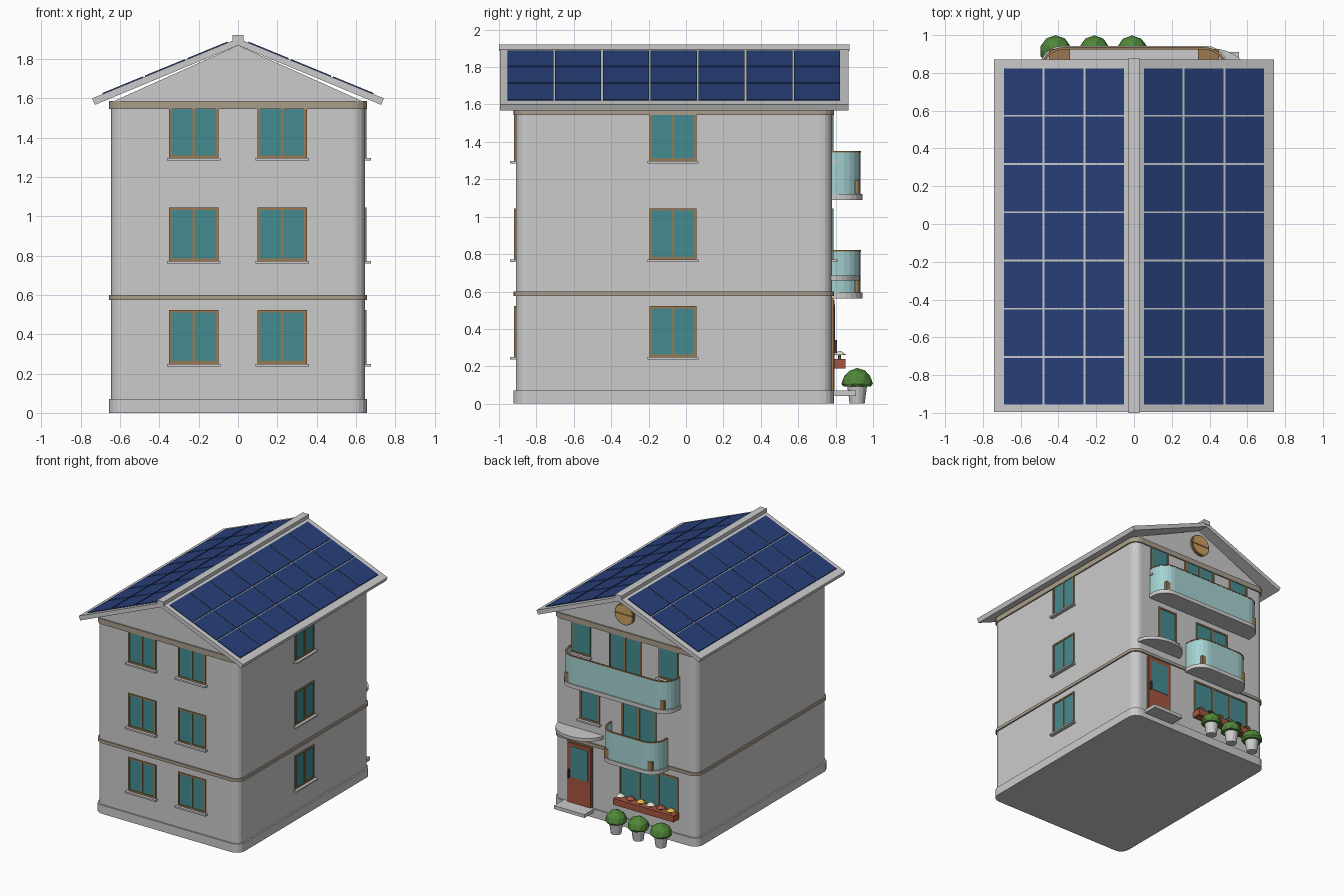
import bpy, bmesh, math, random
from mathutils import Vector

if "Cube" in bpy.data.objects:
    bpy.data.objects.remove(bpy.data.objects["Cube"])

random.seed(3)


def material(name, r, g, b):
    m = bpy.data.materials.new(name)
    m.diffuse_color = (r, g, b, 1)
    m.use_nodes = True
    m.node_tree.nodes["Principled BSDF"].inputs["Base Color"].default_value = m.diffuse_color
    return m


TAN = material("tan_trim", .40, .34, .26)
WOOD = material("wood", .33, .19, .08)
GLASS = material("window_glass", .06, .26, .28)
RAILGLASS = material("balcony_glass", .38, .65, .65)
SOLAR = material("solar_blue", .02, .05, .19)
RED = material("red_paint", .38, .09, .05)
GREEN = material("leaf", .08, .24, .04)
GOLD = material("gold", .60, .36, .12)
YELLOW = material("yellow_petal", .75, .5, .06)
WHITE = material("white_petal", .8, .75, .65)
DARK = material("dark_metal", .05, .04, .04)


def finish(name, bm, mat=None):
    bmesh.ops.recalc_face_normals(bm, faces=bm.faces)
    me = bpy.data.meshes.new(name)
    bm.to_mesh(me)
    bm.free()
    ob = bpy.data.objects.new(name, me)
    bpy.context.collection.objects.link(ob)
    if mat:
        me.materials.append(mat)
    return ob


def prism(name, pts, direction, mat=None):
    """Extrude a closed outline of 3D points along a vector."""
    bm = bmesh.new()
    face = bm.faces.new([bm.verts.new(p) for p in pts])
    new = bmesh.ops.extrude_face_region(bm, geom=[face])["geom"]
    bmesh.ops.translate(bm, vec=Vector(direction),
                        verts=[v for v in new if isinstance(v, bmesh.types.BMVert)])
    return finish(name, bm, mat)


def slab(name, plan, z0, z1, mat=None):
    return prism(name, [(x, y, z0) for x, y in plan], (0, 0, z1 - z0), mat)


def along_y(name, profile, y0, y1, mat=None):
    return prism(name, [(x, y0, z) for x, z in profile], (0, y1 - y0, 0), mat)


def box(name, x0, x1, y0, y1, z0, z1, mat=None):
    return slab(name, [(x0, y0), (x1, y0), (x1, y1), (x0, y1)], z0, z1, mat)


X, Y0, Y1 = .645, -.91, .78


def wall_box(name, side, u0, u1, out, z0, z1, mat=None):
    """Box attached to a wall: u runs along the wall, out is how far it projects."""
    if side == "front":
        return box(name, u0, u1, Y0 - out, Y0 + .01, z0, z1, mat)
    if side == "back":
        return box(name, u0, u1, Y1 - .01, Y1 + out, z0, z1, mat)
    return box(name, X - .01, X + out, u0, u1, z0, z1, mat)


def window(side, u, w, z0, z1, panes=2, sill=True):
    a, b, t = u - w / 2, u + w / 2, .013
    wall_box(side + "_window_glass", side, a, b, .003, z0, z1, GLASS)
    for k in range(panes + 1):
        c = a + t / 2 + (w - t) * k / panes
        wall_box(side + "_window_post", side, c - t / 2, c + t / 2, .009, z0, z1, WOOD)
    for z in (z0, z1 - t):
        wall_box(side + "_window_rail", side, a, b, .009, z, z + t, WOOD)
    if sill:
        wall_box(side + "_window_sill", side, a - .012, b + .012, .032, z0 - .013, z0)


# Walls with rounded corners, plinth and trim bands
def house_plan(g, r=.06, n=4):
    pts = []
    for cx, cy, start in ((X - r, Y1 - r, 0), (r - X, Y1 - r, 90),
                          (r - X, Y0 + r, 180), (X - r, Y0 + r, 270)):
        for k in range(n + 1):
            a = math.radians(start + 90 * k / n)
            pts.append((cx + (r + g) * math.cos(a), cy + (r + g) * math.sin(a)))
    return pts


slab("walls", house_plan(0), 0, 1.585)
slab("plinth", house_plan(.012), 0, .07)
slab("middle_band", house_plan(.011), .575, .60, TAN)
slab("top_band", house_plan(.011), 1.545, 1.588, TAN)

# Gable, roof slopes, ridge and solar panels
along_y("gable", [(-.635, 1.585), (.635, 1.585), (0, 1.87)], Y0, Y1)
slope = .411
for s in (-1, 1):
    along_y("roof_slope", [(0, 1.87), (s * .728, 1.567), (s * .742, 1.60), (0, 1.905)], -.995, .87)
    for i in range(3):
        a = .053 + i * .2155
        b = a + .205
        za, zb = 1.905 - slope * a, 1.905 - slope * b
        for j in range(7):
            y = -.955 + j * .2555
            along_y("solar_panel", [(s * a, za - .005), (s * b, zb - .005),
                                    (s * b, zb + .006), (s * a, za + .006)], y, y + .246, SOLAR)
box("ridge_cap", -.029, .029, -1, .875, 1.885, 1.922)

# Windows on front and right walls
for z in (.25, .772, 1.297):
    for u in (-.225, .225):
        window("front", u, .25, z, z + .273)
    window("right", -.07, .25, z, z + .273)

# Windows and balcony doors on the back
window("back", -.39, .175, 1.297, 1.57, 1)
window("back", .40, .175, 1.297, 1.57, 1)
window("back", 0, .29, 1.12, 1.57, 2, False)
window("back", .32, .18, .772, 1.045, 1)
window("back", -.125, .31, .595, 1.045, 2, False)
window("back", -.215, .53, .23, .523, 3, False)


# Balconies: slab, glass screen, handrail and corner boxes
def balcony_plan(cx, h, d, r=.12, n=6):
    pts = [(cx + h, Y1 - .005)]
    for side, start in ((1, 0), (-1, 90)):
        for k in range(n + 1):
            a = math.radians(start + 90 * k / n)
            pts.append((cx + side * (h - r) + r * math.cos(a), Y1 + d - r + r * math.sin(a)))
    return pts + [(cx - h, Y1 - .005)]


def balcony(cx, h, z):
    slab("balcony_floor", balcony_plan(cx, h, .163), z, z + .032)
    ring = balcony_plan(cx, h - .008, .154) + balcony_plan(cx, h - .017, .145, .111)[::-1]
    slab("balcony_glass", ring, z + .032, z + .252, RAILGLASS)
    ring = balcony_plan(cx, h - .006, .156) + balcony_plan(cx, h - .019, .143, .109)[::-1]
    slab("balcony_handrail", ring, z + .252, z + .26, WOOD)
    for s in (-1, 1):
        c = cx + s * (h - .105)
        box("balcony_corner_box", c - .055, c + .055, .865, .926, z + .032, z + .105, WOOD)


balcony(0, .50, 1.09)
balcony(-.125, .265, .563)

# Entrance: door, step and curved canopy
wall_box("door_frame", "back", .295, .525, .008, .07, .565, WOOD)
wall_box("door_leaf", "back", .306, .514, .013, .07, .555, RED)
wall_box("door_glass", "back", .33, .485, .016, .28, .53, GLASS)
wall_box("door_handle", "back", .494, .504, .028, .27, .34, DARK)
wall_box("door_step", "back", .28, .555, .13, .042, .07)
canopy = [(.405 + .205 * math.cos(math.pi * k / 16), Y1 - .005 + .155 * math.sin(math.pi * k / 16))
          for k in range(17)]
slab("door_canopy", canopy, .66, .686)


# Round gable vent
def disc(name, r, out, mat):
    ring = [(r * math.cos(math.pi * k / 12), 1.735 + r * math.sin(math.pi * k / 12)) for k in range(24)]
    along_y(name, ring, Y1 - .01, Y1 + out, mat)


disc("vent_rim", .088, .015, WOOD)
disc("vent_disc", .078, .02, GOLD)
wall_box("vent_bar", "back", -.078, .078, .024, 1.729, 1.741, WOOD)


# Window flower box
def cone(name, x, y, z0, z1, r0, r1, n, mat=None):
    bm = bmesh.new()
    bmesh.ops.create_cone(bm, cap_ends=True, segments=n, radius1=r0, radius2=r1, depth=z1 - z0)
    bmesh.ops.translate(bm, vec=(x, y, (z0 + z1) / 2), verts=bm.verts)
    return finish(name, bm, mat)


wall_box("flower_box", "back", -.485, .06, .073, .188, .24, RED)
for k in range(6):
    x = -.44 + k * .091
    cone("flower_stem", x, .822, .235, .262, .008, .008, 6, GREEN)
    cone("flower_head", x, .822, .26, .283, .036, .006, 7, (YELLOW, RED, WHITE)[k % 3])

# Potted bushes
for x in (-.415, -.21, -.01):
    cone("plant_pot", x, .915, 0, .095, .04, .053, 14)
    bm = bmesh.new()
    bmesh.ops.create_icosphere(bm, subdivisions=2, radius=.085)
    for v in bm.verts:
        v.co *= random.uniform(.94, 1.0)
        v.co.z = max(v.co.z, -.015)
        v.co += Vector((x, .915, .106))
    finish("bush", bm, GREEN)
